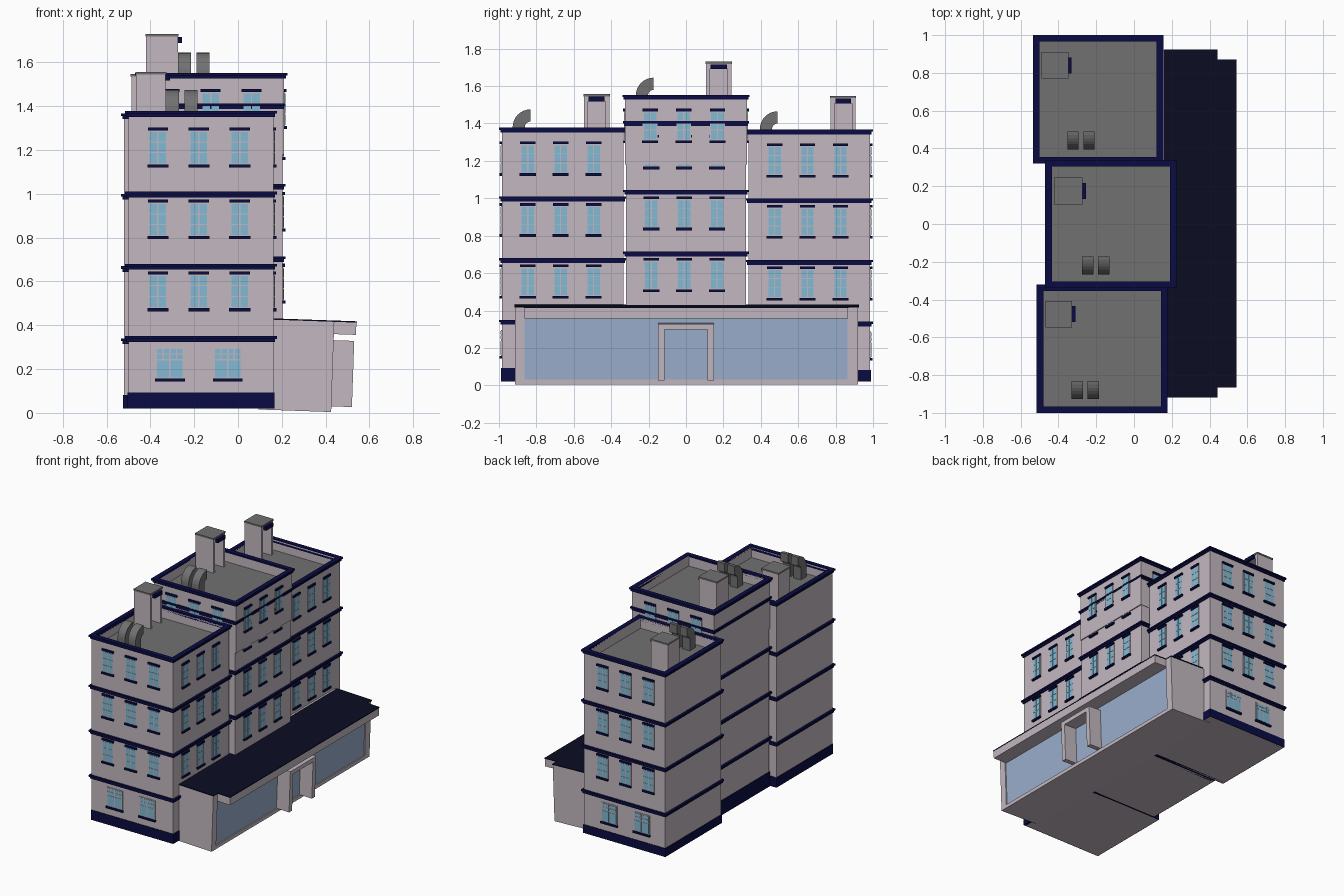
import bpy, bmesh, math
from mathutils import Matrix, Vector

if "Cube" in bpy.data.objects:
    bpy.data.objects.remove(bpy.data.objects["Cube"])


def lin(c):
    c /= 255
    return c / 12.92 if c <= 0.04045 else ((c + 0.055) / 1.055) ** 2.4


MATS = []
for name, rgb in [("pink stone", (196, 185, 193)), ("navy trim", (10, 11, 66)),
                  ("window glass", (130, 186, 212)), ("roof grey", (113, 113, 113)),
                  ("shop glass", (154, 175, 204)), ("dark shop roof", (11, 12, 34))]:
    m = bpy.data.materials.new(name)
    m.diffuse_color = (*[lin(c) for c in rgb], 1)
    m.use_nodes = True
    m.node_tree.nodes["Principled BSDF"].inputs["Base Color"].default_value = m.diffuse_color
    MATS.append(m)
STONE, NAVY, PANE, GREY, GLASS, DARK = range(6)


def box(bm, x0, x1, y0, y1, z0, z1, mat=STONE):
    M = Matrix.Translation(((x0 + x1) / 2, (y0 + y1) / 2, (z0 + z1) / 2)) @ \
        Matrix.Diagonal((abs(x1 - x0), abs(y1 - y0), abs(z1 - z0), 1))
    r = bmesh.ops.create_cube(bm, size=1, matrix=M)
    for f in {f for v in r["verts"] for f in v.link_faces}:
        f.material_index = mat


def ring(bm, x0, x1, y0, y1, z0, z1, t, mat):
    box(bm, x0, x0 + t, y0, y1, z0, z1, mat)
    box(bm, x1 - t, x1, y0, y1, z0, z1, mat)
    box(bm, x0 + t, x1 - t, y0, y0 + t, z0, z1, mat)
    box(bm, x0 + t, x1 - t, y1 - t, y1, z0, z1, mat)


def finish(bm, name):
    me = bpy.data.meshes.new(name)
    bm.to_mesh(me)
    bm.free()
    for m in MATS:
        me.materials.append(m)
    ob = bpy.data.objects.new(name, me)
    bpy.context.collection.objects.link(ob)
    return ob


def wall_box(bm, side, wall, u0, u1, d0, d1, z0, z1, mat):
    # side R faces +x, F faces -y, B faces +y; d is distance out of the wall
    if side == "R":
        box(bm, wall + d0, wall + d1, u0, u1, z0, z1, mat)
    else:
        s = -1 if side == "F" else 1
        box(bm, u0, u1, wall + s * d0, wall + s * d1, z0, z1, mat)


def window(bm, side, wall, u, z0, z1, w, rows, lintel=True):
    def wb(*a):
        wall_box(bm, side, wall, *a)
    wb(u - w / 2, u + w / 2, -0.004, 0.004, z0, z1, STONE)
    # panes: rows are (low fraction, high fraction, columns)
    for a, b, n in rows:
        c = (w - 0.008) / n
        for i in range(n):
            left = u - w / 2 + 0.004 + i * c
            wb(left + 0.003, left + c - 0.003, 0, 0.006,
               z0 + (z1 - z0) * a, z0 + (z1 - z0) * b, PANE)
    # sill and lintel
    wb(u - w / 2 - 0.003, u + w / 2 + 0.003, -0.004, 0.013, z0 - 0.014, z0, NAVY)
    if lintel:
        wb(u - w / 2 - 0.001, u + w / 2 + 0.001, -0.004, 0.011, z1 + 0.002, z1 + 0.016, NAVY)


SASH = [(0.03, 0.34, 2), (0.37, 0.66, 2), (0.69, 0.97, 2)]
WIDE = [(0.04, 0.58, 2), (0.64, 0.78, 4), (0.82, 0.96, 4)]


def cornice(bm, x0, x1, y0, y1, z):
    for out, a, b in ((0.008, -0.026, -0.012), (0.015, -0.012, 0)):
        ring(bm, x0 - out, x1 + out, y0 - out, y1 + out, z + a, z + b, 0.02 + out, NAVY)


def block(name, x0, x1, y0, y1, dz, ends):
    top = 1.378 + dz
    # walls, roof deck and parapet
    bm = bmesh.new()
    box(bm, x0, x1, y0, y1, 0.02, top - 0.085)
    ring(bm, x0, x1, y0, y1, top - 0.085, top - 0.004, 0.02, STONE)
    box(bm, x0 + 0.02, x1 - 0.02, y0 + 0.02, y1 - 0.02, top - 0.085, top - 0.08, GREY)
    finish(bm, name + "_walls")
    # plinth and cornices
    bm = bmesh.new()
    ring(bm, x0 - 0.004, x1 + 0.004, y0 - 0.004, y1 + 0.004, 0.02, 0.092 + dz, 0.02, NAVY)
    for z in (0.35, 0.68, 1.01, 1.378):
        cornice(bm, x0, x1, y0, y1, z + dz)
    finish(bm, name + "_cornices")
    # windows
    bm = bmesh.new()
    yc, xc = (y0 + y1) / 2 - 0.01, (x0 + x1) / 2 - 0.01
    for z0, z1 in ((0.478, 0.63), (0.808, 0.958), (1.134, 1.288)):
        for k in (-1, 0, 1):
            window(bm, "R", x1, yc + k * 0.176, z0 + dz, z1 + dz, 0.08, SASH)
            for s in ends:
                window(bm, s, y0 if s == "F" else y1, xc + k * 0.187, z0 + dz, z1 + dz, 0.09, SASH)
    for s in ends:
        for u in (-0.132, 0.132):
            window(bm, s, y0 if s == "F" else y1, xc + u, 0.157 + dz, 0.297 + dz, 0.13, WIDE, False)
    finish(bm, name + "_windows")


block("front_block", -0.5, 0.162, -0.985, -0.335, 0.0, "F")
block("middle_block", -0.45, 0.203, -0.322, 0.322, 0.035, "")
block("back_block", -0.52, 0.14, 0.335, 0.985, -0.01, "B")

# extra top storey over the middle block
X0, X1, Y0, Y1 = -0.455, 0.211, -0.325, 0.325
bm = bmesh.new()
box(bm, X0, X1, Y0, Y1, 1.18, 1.47)
ring(bm, X0, X1, Y0, Y1, 1.47, 1.55, 0.02, STONE)
box(bm, X0 + 0.02, X1 - 0.02, Y0 + 0.02, Y1 - 0.02, 1.47, 1.475, GREY)
cornice(bm, X0, X1, Y0, Y1, 1.553)
finish(bm, "top_storey")
bm = bmesh.new()
for k in (-1, 0, 1):
    window(bm, "R", X1, -0.012 + k * 0.18, 1.31, 1.463, 0.08, SASH)
    for s, w in (("F", Y0), ("B", Y1)):
        window(bm, s, w, -0.125 + k * 0.187, 1.31, 1.463, 0.09, SASH)
finish(bm, "top_storey_windows")


# stair huts: U-shaped walls open to +x, grey cap, navy door hood
def hut(x0, x1, y0, y1, z0, z1):
    bm = bmesh.new()
    box(bm, x0, x0 + 0.03, y0, y1, z0, z1 - 0.012)
    box(bm, x0 + 0.03, x1, y0, y0 + 0.02, z0, z1 - 0.012)
    box(bm, x0 + 0.03, x1, y1 - 0.02, y1, z0, z1 - 0.012)
    box(bm, x0 + 0.03, x1, y0 + 0.02, y1 - 0.02, z1 - 0.04, z1 - 0.012)
    box(bm, x0 - 0.003, x1 + 0.003, y0 - 0.003, y1 + 0.003, z1 - 0.012, z1, GREY)
    box(bm, x1, x1 + 0.02, y0 + 0.025, y1 - 0.025, z1 - 0.04, z1 - 0.014, NAVY)
    finish(bm, "stair_hut")


hut(-0.465, -0.33, -0.545, -0.41, 1.29, 1.557)
hut(-0.42, -0.275, 0.107, 0.243, 1.47, 1.73)
hut(-0.487, -0.35, 0.773, 0.907, 1.28, 1.547)


# curved roof vents: elbow profile extruded along x
def vent(x0, y0, zb, zc, w=0.06, R=0.095, r=0.03, n=8):
    arc = [math.pi / 2 * i / n for i in range(n + 1)]
    pts = [(y0, zb)] + [(y0 + R - R * math.cos(a), zc + R * math.sin(a)) for a in arc]
    pts += [(y0 + R - r * math.cos(a), zc + r * math.sin(a)) for a in reversed(arc)]
    pts.append((y0 + R - r, zb))
    bm = bmesh.new()
    f = bm.faces.new([bm.verts.new((x0, y, z)) for y, z in pts])
    g = bmesh.ops.extrude_face_region(bm, geom=[f])
    bmesh.ops.translate(bm, vec=Vector((w, 0, 0)),
                        verts=[v for v in g["geom"] if isinstance(v, bmesh.types.BMVert)])
    bmesh.ops.recalc_face_normals(bm, faces=bm.faces)
    for f in bm.faces:
        f.material_index = GREY
    finish(bm, "roof_vent")


for x, y, zb, zc in ((-0.33, -0.927, 1.29, 1.38), (-0.275, -0.268, 1.47, 1.55),
                     (-0.353, 0.395, 1.28, 1.37)):
    vent(x, y, zb, zc)
    vent(x + 0.085, y, zb, zc)

# shop: body, glass front, frame, canopy and door surround, leaning slightly
bm = bmesh.new()
box(bm, 0.1, 0.42, -0.915, 0.92, 0.012, 0.424)
box(bm, 0.419, 0.424, -0.865, 0.865, 0.035, 0.365, GLASS)
for y0, y1 in ((-0.915, -0.863), (0.863, 0.92)):
    box(bm, 0.42, 0.432, y0, y1, 0.012, 0.424)
box(bm, 0.42, 0.432, -0.863, 0.863, 0.012, 0.038)
box(bm, 0.42, 0.533, -0.863, 0.867, 0.368, 0.424)
for y0, y1 in ((-0.15, -0.115), (0.115, 0.15)):
    box(bm, 0.42, 0.526, y0, y1, 0.038, 0.34)
box(bm, 0.42, 0.526, -0.115, 0.115, 0.31, 0.34)
box(bm, 0.15, 0.434, -0.918, 0.925, 0.424, 0.43, DARK)
box(bm, 0.434, 0.535, -0.865, 0.87, 0.424, 0.43, DARK)
pivot = Vector((0.2, 0, 0.2))
bmesh.ops.rotate(bm, cent=pivot, matrix=Matrix.Rotation(math.radians(2), 3, "Y"), verts=bm.verts)
finish(bm, "shop_front")
